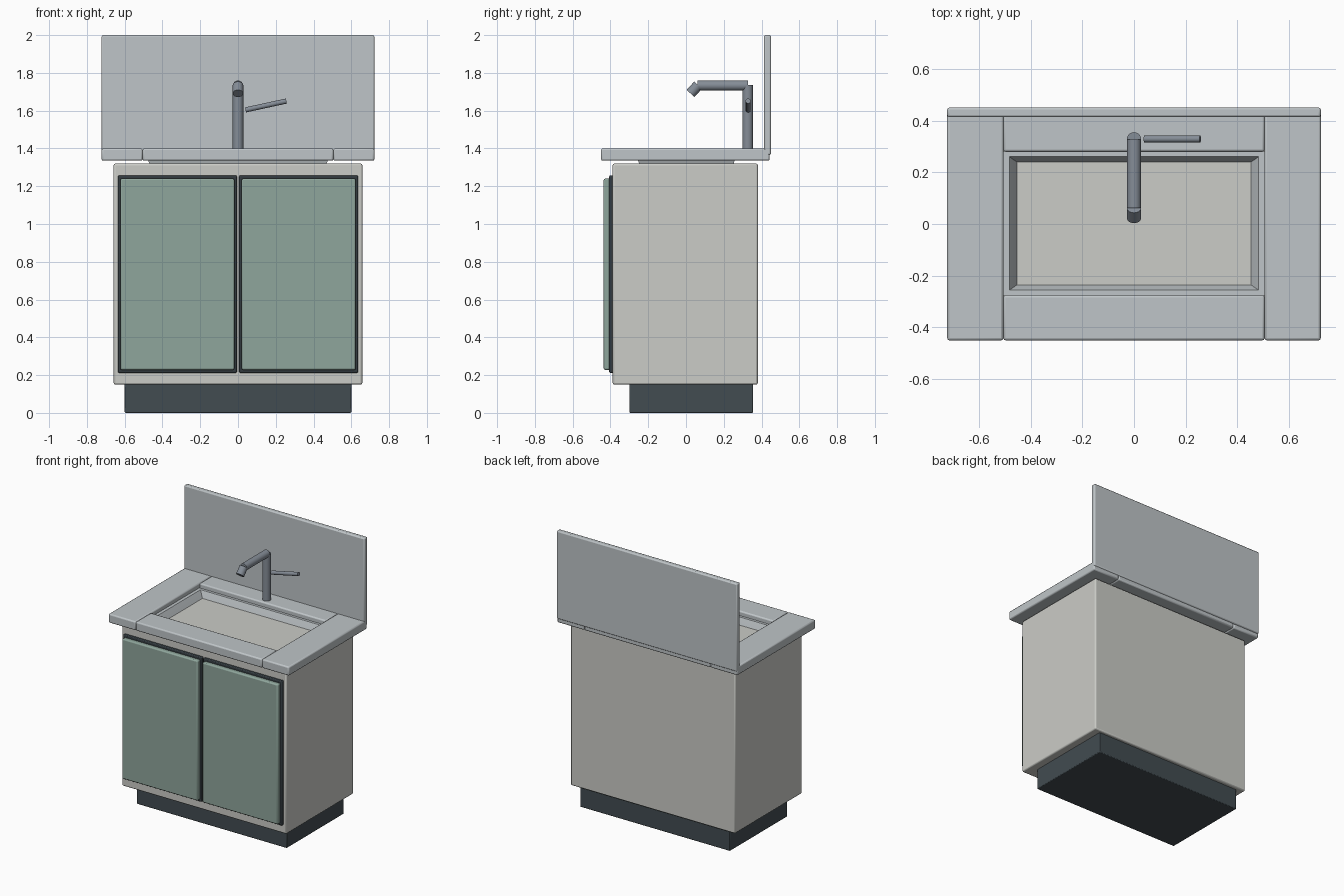
import bpy, bmesh
from mathutils import Vector

if "Cube" in bpy.data.objects:
    bpy.data.objects.remove(bpy.data.objects["Cube"])


def material(name, hexcol):
    def lin(c):
        return c / 12.92 if c <= 0.04045 else ((c + 0.055) / 1.055) ** 2.4
    m = bpy.data.materials.new(name)
    m.diffuse_color = [lin(int(hexcol[i:i + 2], 16) / 255) for i in (0, 2, 4)] + [1]
    m.use_nodes = True
    m.node_tree.nodes["Principled BSDF"].inputs["Base Color"].default_value = m.diffuse_color
    return m


CARCASS = material("carcass_paint", "cbccc7")
STONE = material("counter_stone", "bfc5c8")
DOOR = material("door_green", "8fa69c")
DARK = material("dark_trim", "333b40")
PLINTH = material("plinth_dark", "424c51")
METAL = material("faucet_metal", "858d97")


def finish(name, bm, mat, bevel=0.0):
    bmesh.ops.recalc_face_normals(bm, faces=bm.faces)
    mesh = bpy.data.meshes.new(name)
    bm.to_mesh(mesh)
    bm.free()
    ob = bpy.data.objects.new(name, mesh)
    bpy.context.collection.objects.link(ob)
    mesh.materials.append(mat)
    if bevel:
        mod = ob.modifiers.new("edge_bevel", 'BEVEL')
        mod.width, mod.segments = bevel, 2
    bpy.ops.object.select_all(action='DESELECT')
    bpy.context.view_layer.objects.active = ob
    ob.select_set(True)
    bpy.ops.object.shade_smooth_by_angle(angle=0.61)
    return ob


def box(name, x, y, z, mat, bevel=0.006):
    bm = bmesh.new()
    bmesh.ops.create_cube(bm, size=1)
    for v in bm.verts:
        v.co = [(r[0] + r[1]) / 2 + c * (r[1] - r[0]) for r, c in zip((x, y, z), v.co)]
    return finish(name, bm, mat, bevel)


def rod(name, a, b, r, mat, bevel=0.0):
    a, b = Vector(a), Vector(b)
    bm = bmesh.new()
    bmesh.ops.create_cone(bm, cap_ends=True, segments=20, radius1=r, radius2=r, depth=(b - a).length)
    ob = finish(name, bm, mat)
    ob.rotation_euler = (b - a).to_track_quat('Z', 'Y').to_euler()
    ob.location = (a + b) / 2
    return ob


# cabinet body and toe kick
box("plinth", (-0.6, 0.6), (-0.30, 0.355), (0, 0.16), PLINTH, 0.005)
box("cabinet_body", (-0.658, 0.658), (-0.388, 0.38), (0.15, 1.32), CARCASS, 0.009)

# doors on dark backing panels
for side, s in (("left", -1), ("right", 1)):
    box(side + "_door_backing", sorted((s * 0.006, s * 0.636)), (-0.407, -0.38), (0.212, 1.257), DARK)
    box(side + "_door", sorted((s * 0.019, s * 0.623)), (-0.436, -0.40), (0.228, 1.24), DOOR, 0.008)

# countertop strips around the opening
CZ = (1.335, 1.40)
for side, s in (("left", -1), ("right", 1)):
    box(side + "_counter", sorted((s * 0.505, s * 0.722)), (-0.45, 0.443), CZ, STONE, 0.009)
box("front_counter", (-0.505, 0.505), (-0.45, -0.275), CZ, STONE, 0.009)
box("back_counter", (-0.505, 0.505), (0.279, 0.443), CZ, STONE, 0.009)
box("backsplash", (-0.722, 0.722), (0.413, 0.45), (1.365, 2.0), STONE, 0.008)

# basin: outside of the bowl, flat rim, then tapered inside
rings = [(0.42, 0.215, 1.20), (0.475, 0.255, 1.335), (0.505, 0.278, 1.345), (0.505, 0.278, 1.367),
         (0.482, 0.258, 1.367), (0.452, 0.237, 1.32), (0.40, 0.20, 1.22)]
bm = bmesh.new()
loops = [[bm.verts.new((sx * hx, 0.002 + sy * hy, z)) for sx, sy in ((-1, -1), (1, -1), (1, 1), (-1, 1))]
         for hx, hy, z in rings]
for lo, hi in zip(loops, loops[1:]):
    for i in range(4):
        j = (i + 1) % 4
        bm.faces.new((lo[i], lo[j], hi[j], hi[i]))
bm.faces.new(loops[0])
bm.faces.new(loops[-1])
finish("basin", bm, STONE)

# faucet
rod("faucet_stem", (0, 0.327, 1.38), (0, 0.327, 1.735), 0.028, METAL)
rod("faucet_spout", (0, 0.327, 1.733), (0, 0.062, 1.733), 0.027, METAL)
rod("faucet_nozzle", (0, 0.064, 1.735), (0, 0.024, 1.691), 0.028, METAL)
rod("faucet_handle", (0.04, 0.329, 1.604), (0.256, 0.329, 1.651), 0.0135, METAL)
